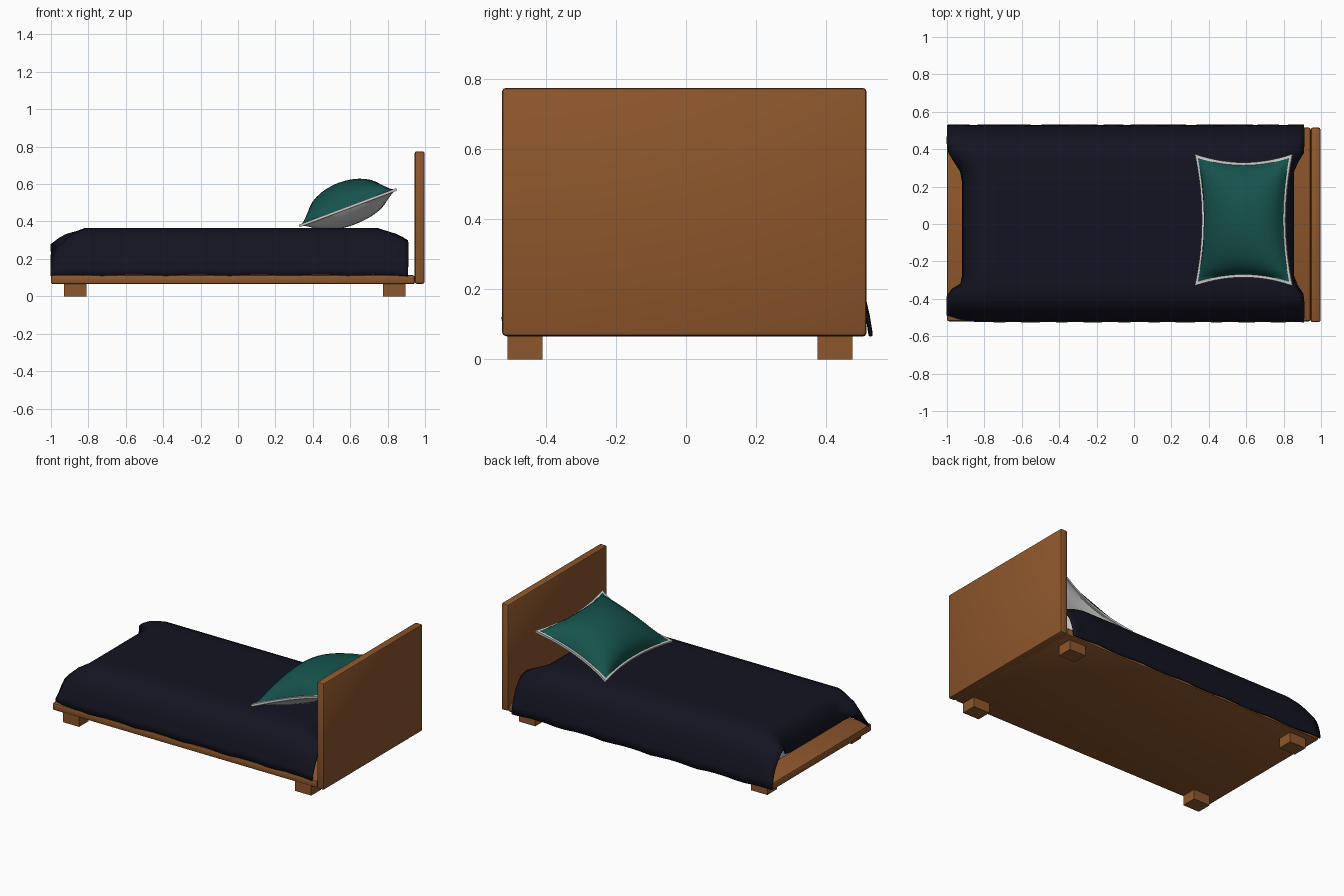
import bpy, bmesh, math
from mathutils import Matrix, Vector

if "Cube" in bpy.data.objects:
    bpy.data.objects.remove(bpy.data.objects["Cube"])


def material(name, rgb):
    m = bpy.data.materials.new(name)
    m.diffuse_color = (*rgb, 1)
    m.use_nodes = True
    m.node_tree.nodes["Principled BSDF"].inputs["Base Color"].default_value = m.diffuse_color
    return m


WOOD = material("wood", (0.27, 0.095, 0.025))
NAVY = material("navy_cloth", (0.007, 0.007, 0.016))
TEAL = material("teal_cloth", (0.008, 0.085, 0.072))
PALE = material("pale_cloth", (0.8, 0.8, 0.8))


def finish(bm, name, mats, smooth=None):
    bmesh.ops.recalc_face_normals(bm, faces=bm.faces)
    me = bpy.data.meshes.new(name)
    bm.to_mesh(me)
    bm.free()
    ob = bpy.data.objects.new(name, me)
    bpy.context.collection.objects.link(ob)
    for m in mats:
        me.materials.append(m)
    if smooth:
        bpy.context.view_layer.objects.active = ob
        ob.select_set(True)
        bpy.ops.object.shade_smooth_by_angle(angle=math.radians(smooth))
        ob.select_set(False)
    return ob


def box(name, lo, hi, mat, bevel=0, segments=2):
    bm = bmesh.new()
    bmesh.ops.create_cube(bm, size=1)
    lo, hi = Vector(lo), Vector(hi)
    for v in bm.verts:
        v.co = Vector([(lo[i] + hi[i]) / 2 + v.co[i] * (hi[i] - lo[i]) for i in range(3)])
    if bevel:
        bmesh.ops.bevel(bm, geom=bm.edges[:], offset=bevel, segments=segments,
                        profile=0.5, affect='EDGES')
    return finish(bm, name, [mat], 35 if bevel else None)


def smoothstep(a, b, x):
    t = min(1, max(0, (x - a) / (b - a)))
    return t * t * (3 - 2 * t)


# Wooden frame
box("bed_base", (-1, -0.52, 0.065), (0.945, 0.515, 0.113), WOOD, 0.01)
box("headboard", (0.945, -0.525, 0.067), (0.997, 0.515, 0.775), WOOD, 0.01)
for xn, x in (("foot_end", -0.93), ("head_end", 0.775)):
    for yn, y in (("front", -0.51), ("back", 0.375)):
        box(f"{xn}_{yn}_leg", (x, y, 0), (x + 0.12, y + 0.1, 0.07), WOOD)

# Mattress
box("mattress", (-0.89, -0.465, 0.112), (0.83, 0.465, 0.345), PALE, 0.08, 4)

# Blanket: a cross-section swept along the bed, with ends that hang in the
# middle and flare outwards at the corners
half = [(0, .362), (.12, .362), (.22, .362), (.28, .362), (.33, .36), (.38, .353), (.43, .33),
        (.465, .29), (.49, .24), (.505, .18), (.517, .12), (.525, .07)]
section = [(-y * 0.988, .362 - (.362 - z) * 0.86) for y, z in half[:0:-1]] + half
foot = [(-.82, .002, -.83), (-.86, .025, -.87), (-.895, .06, -.92), (-.91, .11, -.96), (-.915, .18, -1.0)]
head = [(.75, .002, .76), (.79, .025, .80), (.83, .06, .84), (.85, .11, .88), (.852, .16, .91)]
n = 22
stations = [(*f, 1) for f in foot[::-1]]
stations += [(-.8 + 1.52 * i / n, 0, -.8 + 1.52 * i / n, 0) for i in range(n + 1)]
stations += [(*h, 2) for h in head]

bm = bmesh.new()
rows = []
for x_hang, drop, x_flare, end in stations:
    row = []
    for y, z in section:
        w = smoothstep(.24 if y > 0 else .3, .42, abs(y)) if end == 1 else smoothstep(.28, .40, abs(y))
        x = x_hang + (x_flare - x_hang) * w
        low = smoothstep(.3, .1, z) if z < .3 else 0
        wave = .004 * math.sin(x * 19 + y) * low
        tuck, sag = 0, .3
        if end == 1 and y < 0:
            tuck, sag = drop * .2 * w, .65
        zz = z - drop * (1 - w + w * sag * (1 - low))
        if y < -.4 or abs(y) < .4:
            zz = max(zz, .114 if not end else .09)
        row.append(bm.verts.new((x, y + math.copysign(wave, y) + tuck, zz + wave)))
    rows.append(row)
for a, b in zip(rows, rows[1:]):
    for j in range(len(a) - 1):
        bm.faces.new((a[j], a[j + 1], b[j + 1], b[j]))
blanket = finish(bm, "blanket", [NAVY], 50)
sol = blanket.modifiers.new("thickness", 'SOLIDIFY')
sol.thickness, sol.offset = 0.008, 0

# Pillow: two puffed sheets with pinched sides, pale flange and underside
bm = bmesh.new()
N = 20
for side, height in ((1, .135), (-1, .09)):
    grid = []
    for i in range(N + 1):
        u = math.sin((i / N - .5) * math.pi)
        row = []
        for j in range(N + 1):
            v = math.sin((j / N - .5) * math.pi)
            x = u * (.278 - .04 * (1 - v * v))
            y = v * (.352 - .045 * (1 - u * u))
            puff = max(0, (1 - (u / .93) ** 2)) * max(0, (1 - (v / .93) ** 2))
            if abs(u) > .93 or abs(v) > .93:
                puff = 0
            row.append(bm.verts.new((x, y, side * (.007 + height * puff ** .5))))
        grid.append(row)
    for i in range(N):
        for j in range(N):
            f = bm.faces.new((grid[i][j], grid[i + 1][j], grid[i + 1][j + 1], grid[i][j + 1]))
            inner = 3 <= i < N - 3 and 3 <= j < N - 3
            f.material_index = 1 if side > 0 and 2 <= i < N - 2 and 2 <= j < N - 2 else 0
edges = [e for e in bm.edges if e.is_boundary]
bmesh.ops.bridge_loops(bm, edges=edges)
bm.transform(Matrix.Translation((.588, .022, .474)) @ Matrix.Rotation(-math.atan2(.195, .52), 4, 'Y'))
finish(bm, "pillow", [PALE, TEAL], 50)
